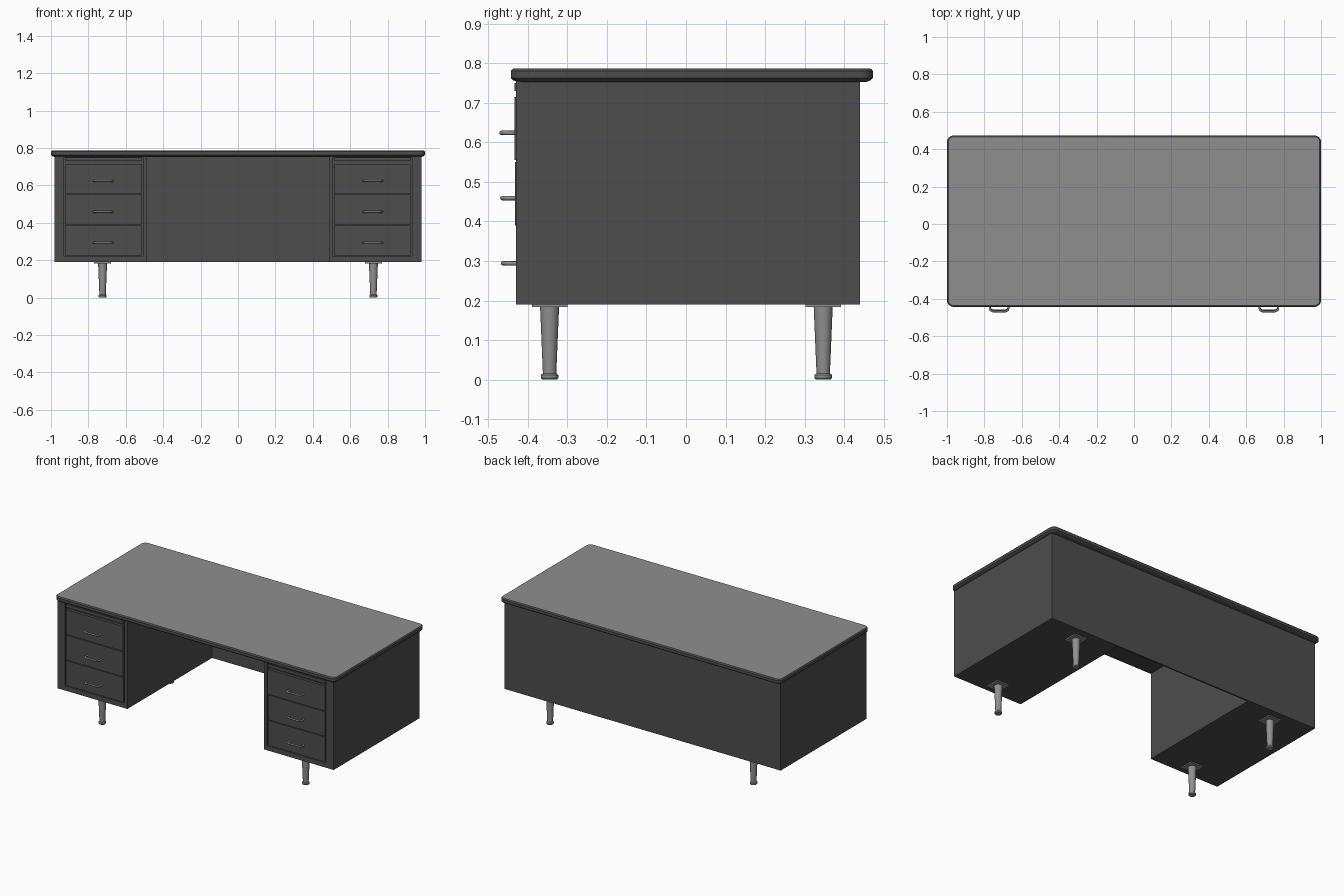
import bpy, bmesh, math
from mathutils import Vector

if "Cube" in bpy.data.objects:
    bpy.data.objects.remove(bpy.data.objects["Cube"])


def material(name, rgb):
    m = bpy.data.materials.new(name)
    m.diffuse_color = (*rgb, 1)
    m.use_nodes = True
    m.node_tree.nodes["Principled BSDF"].inputs["Base Color"].default_value = m.diffuse_color
    return m


DARK = material("dark_grey_steel", (0.075, 0.075, 0.075))
TOP = material("grey_laminate", (0.28, 0.275, 0.28))
METAL = material("brushed_metal", (0.28, 0.28, 0.28))


def finish(name, bm, *mats, smooth=False):
    bmesh.ops.recalc_face_normals(bm, faces=bm.faces)
    me = bpy.data.meshes.new(name)
    bm.to_mesh(me)
    bm.free()
    for m in mats:
        me.materials.append(m)
    ob = bpy.data.objects.new(name, me)
    bpy.context.collection.objects.link(ob)
    if smooth:
        bpy.ops.object.select_all(action='DESELECT')
        ob.select_set(True)
        bpy.context.view_layer.objects.active = ob
        bpy.ops.object.shade_smooth_by_angle(angle=math.radians(35))
    return ob


def box_bm(x, y, z):
    """Box from three (min, max) ranges."""
    bm = bmesh.new()
    bmesh.ops.create_cube(bm, size=1)
    for v in bm.verts:
        v.co = Vector([sum(r) / 2 + c * (r[1] - r[0]) for r, c in zip((x, y, z), v.co)])
    return bm


def box(name, x, y, z, mat):
    return finish(name, box_bm(x, y, z), mat)


def loft(bm, rings):
    """Skin a stack of closed rings and cap both ends."""
    vs = [[bm.verts.new(p) for p in ring] for ring in rings]
    n = len(vs[0])
    for a, b in zip(vs, vs[1:]):
        for i in range(n):
            j = (i + 1) % n
            bm.faces.new((a[i], a[j], b[j], b[i]))
    bm.faces.new(vs[0][::-1])
    return bm.faces.new(vs[-1])


def rounded_rect(x, y, r, inset, z, steps=6):
    pts = []
    for k, (cx, cy) in enumerate(((x[1] - r, y[1] - r), (x[0] + r, y[1] - r),
                                  (x[0] + r, y[0] + r), (x[1] - r, y[0] + r))):
        for s in range(steps + 1):
            a = (k + s / steps) * math.pi / 2
            pts.append((cx + (r - inset) * math.cos(a), cy + (r - inset) * math.sin(a), z))
    return pts


# Desk top: dark edge moulding with a lighter laminate surface
bm = bmesh.new()
profile = ((0.016, 0.753), (0.006, 0.757), (0, 0.763), (0, 0.78), (0.003, 0.784), (0.007, 0.787))
cap = loft(bm, [rounded_rect((-1, 1), (-0.443, 0.473), 0.035, i, z) for i, z in profile])
cap.material_index = 1
finish("desk_top", bm, DARK, TOP, smooth=True)

# Back panel across the knee space
box("back_panel", (-0.486, 0.486), (0.43, 0.44), (0.19, 0.755), DARK)

DRAWERS = ((0.555, 0.715, -0.434), (0.39, 0.55, -0.432), (0.225, 0.385, -0.43))

for side, s in (("left", -1), ("right", 1)):
    def span(a, b):
        return (min(s * a, s * b), max(s * a, s * b))

    # Pedestal with a recessed drawer opening
    bm = box_bm(span(0.486, 0.982), (-0.43, 0.44), (0.19, 0.755))
    bm.normal_update()
    front = min(bm.faces, key=lambda f: f.normal.y)
    mid = front.calc_center_median()
    bmesh.ops.inset_individual(bm, faces=[front], thickness=0.01)
    lo, hi = span(0.508, 0.929)
    for v in front.verts:
        v.co.x = lo if v.co.x < mid.x else hi
        v.co.z = 0.221 if v.co.z < mid.z else 0.754
    inner = bmesh.ops.extrude_discrete_faces(bm, faces=[front])["faces"][0]
    for v in inner.verts:
        v.co.y += 0.014
    finish(side + "_pedestal", bm, DARK)

    # Pull-out writing board above the drawers
    box(side + "_pullout_board", span(0.515, 0.922), (-0.434, -0.416), (0.73, 0.75), DARK)

    # Drawers and bow handles
    for n, (z0, z1, y) in enumerate(DRAWERS, 1):
        box(f"{side}_drawer_{n}", span(0.515, 0.922), (y, -0.416), (z0, z1), DARK)
        cu = bpy.data.curves.new("handle_path", 'CURVE')
        cu.dimensions = '3D'
        cu.bevel_depth = 0.0055
        cu.bevel_resolution = 2
        cu.use_fill_caps = True
        path = [(0.048, 0.005), (0.05, -0.017), (0.046, -0.027), (0.034, -0.033)]
        path += [(-a, b) for a, b in reversed(path)]
        sp = cu.splines.new('POLY')
        sp.points.add(len(path) - 1)
        for p, (a, b) in zip(sp.points, path):
            p.co = (a, b, 0, 1)
        cu.materials.append(METAL)
        ob = bpy.data.objects.new(f"{side}_handle_{n}", cu)
        ob.location = (s * 0.721, y, z0 + 0.069)
        bpy.context.collection.objects.link(ob)

    # Tapered legs with foot rings and mounting plates
    for end, y in (("front", -0.345), ("back", 0.347)):
        x = s * 0.724
        bm = bmesh.new()
        rings = ((0.019, 0), (0.022, 0.004), (0.022, 0.012), (0.017, 0.016), (0.024, 0.184))
        loft(bm, [[(x + r * math.cos(k * math.tau / 24), y + r * math.sin(k * math.tau / 24), z)
                   for k in range(24)] for r, z in rings])
        finish(f"{side}_{end}_leg", bm, METAL, smooth=True)
        box(f"{side}_{end}_leg_plate", (x - 0.045, x + 0.045), (y - 0.045, y + 0.045),
            (0.183, 0.191), METAL)
